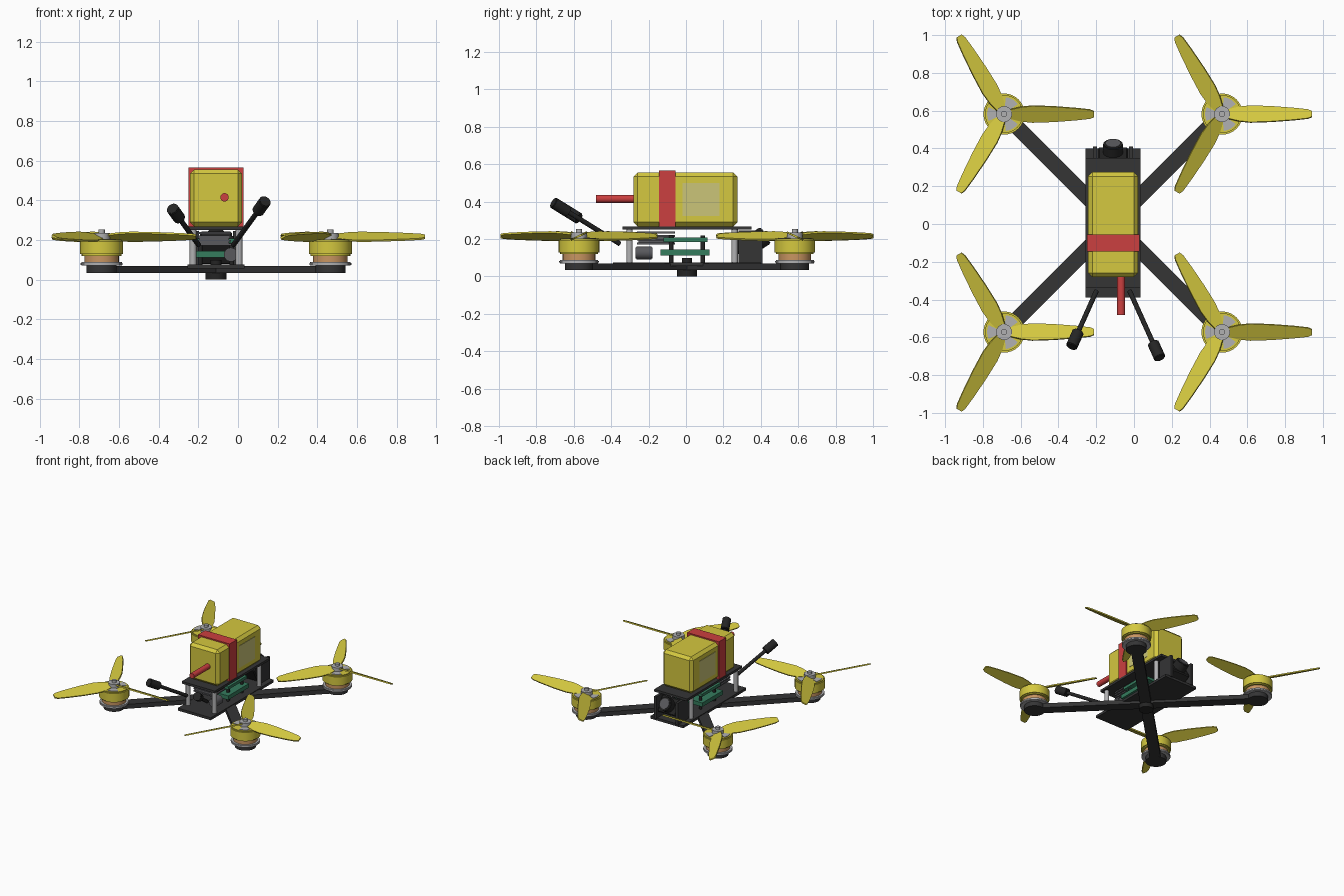
import bpy, bmesh, math
from mathutils import Vector, Matrix

cube = bpy.data.objects.get("Cube")
if cube:
    bpy.data.objects.remove(cube, do_unlink=True)

CX, CY = -0.111, 0.005   # centre of the frame
REACH = 0.577            # motor offset along x and y


def material(name, r, g, b):
    m = bpy.data.materials.new(name)
    m.use_nodes = True
    m.diffuse_color = (r, g, b, 1)
    m.node_tree.nodes["Principled BSDF"].inputs["Base Color"].default_value = (r, g, b, 1)
    return m


YELLOW = material("yellow", 0.66, 0.58, 0.05)
LABEL = material("pale yellow", 0.60, 0.56, 0.19)
RED = material("red", 0.60, 0.05, 0.05)
CARBON = material("carbon grey", 0.035, 0.035, 0.036)
BLACK = material("black", 0.018, 0.018, 0.018)
SILVER = material("silver", 0.44, 0.44, 0.45)
COPPER = material("copper", 0.58, 0.30, 0.12)
GREEN = material("board green", 0.035, 0.20, 0.11)
STEEL = material("dark grey", 0.10, 0.10, 0.11)


def finish(bm, name, mat, smooth=False):
    bmesh.ops.recalc_face_normals(bm, faces=bm.faces)
    mesh = bpy.data.meshes.new(name)
    bm.to_mesh(mesh)
    bm.free()
    mesh.materials.append(mat)
    ob = bpy.data.objects.new(name, mesh)
    bpy.context.collection.objects.link(ob)
    if smooth:
        bpy.ops.object.select_all(action="DESELECT")
        ob.select_set(True)
        bpy.context.view_layer.objects.active = ob
        bpy.ops.object.shade_smooth_by_angle(angle=math.radians(35))
    return ob


def box(name, mat, centre, size, bevel=0.0, rot=None):
    """Box placed relative to the frame centre."""
    bm = bmesh.new()
    bmesh.ops.create_cube(bm, size=1)
    bmesh.ops.scale(bm, vec=size, verts=bm.verts)
    if bevel:
        bmesh.ops.bevel(bm, geom=bm.edges[:], offset=bevel, segments=1, affect="EDGES")
    ob = finish(bm, name, mat)
    ob.matrix_world = (Matrix.Translation((centre[0] + CX, centre[1] + CY, centre[2]))
                       @ (rot or Matrix()))
    return ob


def rod(name, mat, a, b, radius, bevel=0.0, sides=32):
    """Cylinder between two points relative to the frame centre."""
    a, b = Vector(a), Vector(b)
    bm = bmesh.new()
    bmesh.ops.create_cone(bm, cap_ends=True, segments=sides, radius1=radius,
                          radius2=radius, depth=(b - a).length)
    if bevel:
        rims = [e for e in bm.edges if any(len(f.verts) > 4 for f in e.link_faces)]
        bmesh.ops.bevel(bm, geom=rims, offset=bevel, segments=2, affect="EDGES")
    ob = finish(bm, name, mat, True)
    ob.matrix_world = (Matrix.Translation((a + b) / 2 + Vector((CX, CY, 0)))
                       @ (b - a).to_track_quat("Z", "Y").to_matrix().to_4x4())
    return ob


def propeller(name, x, y, z, spin):
    """Three pitched, tapering blades; spin sets the pitch direction."""
    bm = bmesh.new()
    stations = [(0.03, 0.026), (0.09, 0.042), (0.15, 0.049), (0.26, 0.045),
                (0.38, 0.035), (0.455, 0.026), (0.477, 0.016)]
    pitch = math.radians(26) * spin
    for k in range(3):
        turn = Matrix.Rotation(k * math.tau / 3, 3, "Z")
        rings = []
        for r, half in stations:
            ring = []
            for side, t in ((-1, -1), (1, -1), (1, 1), (-1, 1)):
                w, h = side * half, t * 0.005
                p = Vector((r, w * math.cos(pitch) - h * math.sin(pitch),
                            w * math.sin(pitch) + h * math.cos(pitch)))
                ring.append(bm.verts.new(turn @ p))
            rings.append(ring)
        for p, q in zip(rings, rings[1:]):
            for i in range(4):
                j = (i + 1) % 4
                bm.faces.new((p[i], p[j], q[j], q[i]))
        bm.faces.new(rings[0])
        bm.faces.new(rings[-1])
    ob = finish(bm, name, YELLOW)
    ob.location = (x + CX, y + CY, z)


def spokes(name, x, y, z):
    """Three wedge spokes on top of a motor bell."""
    bm = bmesh.new()
    for k in range(3):
        mid = math.pi + k * math.tau / 3
        arc = [mid + math.radians(d) for d in (-24, -12, 0, 12, 24)]
        pts = [(0, 0)] + [(0.09 * math.cos(a), 0.09 * math.sin(a)) for a in arc]
        face = bm.faces.new([bm.verts.new((px, py, 0)) for px, py in pts])
        top = bmesh.ops.extrude_face_region(bm, geom=[face])["geom"]
        bmesh.ops.translate(bm, vec=(0, 0, 0.008),
                            verts=[v for v in top if isinstance(v, bmesh.types.BMVert)])
    ob = finish(bm, name, SILVER)
    ob.location = (x + CX, y + CY, z)


# Arms, motors and propellers
for sx, sname in ((-1, "right"), (1, "left")):
    for sy, yname in ((-1, "front"), (1, "back")):
        tag = f"{yname}_{sname}"
        x, y = sx * REACH, sy * REACH
        box("arm_" + tag, CARBON, (x / 2, y / 2, 0.052), (REACH * math.sqrt(2), 0.082, 0.035),
            rot=Matrix.Rotation(math.atan2(sy, sx), 4, "Z"))
        for part, mat, z0, z1, r, bev in (
                ("arm_end", CARBON, 0.034, 0.07, 0.076, 0),
                ("motor_base", SILVER, 0.07, 0.088, 0.106, 0.004),
                ("motor_coil", COPPER, 0.085, 0.125, 0.087, 0),
                ("motor_bell", YELLOW, 0.12, 0.202, 0.109, 0.008),
                ("propeller_hub", SILVER, 0.2, 0.235, 0.042, 0),
                ("motor_shaft", SILVER, 0.23, 0.253, 0.016, 0)):
            rod(f"{part}_{tag}", mat, (x, y, z0), (x, y, z1), r, bev)
        spokes("bell_spokes_" + tag, x, y, 0.198)
        propeller("propeller_" + tag, x, y, 0.216, -1 if sx == sy else -sx * sy)
        if sx == sy:
            bpy.data.objects["propeller_" + tag].name = "propeller_reversed_" + tag

# Frame plates, centre bolt and standoffs
box("bottom_plate", CARBON, (0, 0.0, 0.065), (0.29, 0.79, 0.02), rot=None)
box("top_plate", CARBON, (0, 0, 0.259), (0.29, 0.69, 0.018))
rod("centre_bolt_head", BLACK, (0, 0, 0), (0, 0, 0.055), 0.053)
rod("centre_bolt", BLACK, (0, 0, 0.05), (0, 0, 0.1), 0.027)
for sx in (-1, 1):
    for y in (-0.307, 0.255):
        rod("standoff", SILVER, (sx * 0.116, y, 0.07), (sx * 0.116, y, 0.252), 0.017)

# Electronics stack
box("lower_board", GREEN, (0, -0.01, 0.128), (0.24, 0.26, 0.032))
box("upper_board", GREEN, (0, -0.008, 0.196), (0.22, 0.235, 0.022))
for sx in (-1, 1):
    for sy in (-1, 1):
        rod("board_post", BLACK, (sx * 0.08, sy * 0.085, 0.07), (sx * 0.08, sy * 0.085, 0.22), 0.012)
box("transmitter", STEEL, (-0.01, -0.165, 0.198), (0.15, 0.19, 0.05))
for i in range(4):
    box("transmitter_fin", STEEL, (-0.01, -0.165, 0.176 + i * 0.02), (0.172, 0.205, 0.01))
rod("capacitor", STEEL, (0.075, -0.275, 0.126), (0.075, -0.185, 0.126), 0.035, 0.005)

# Camera between two mounting cheeks
for sx in (-1, 1):
    box("camera_cheek", CARBON, (sx * 0.095, 0.34, 0.158), (0.02, 0.13, 0.176))
tilt = Matrix.Rotation(math.radians(30), 4, "X")
box("camera_body", BLACK, (0, 0.32, 0.16), (0.16, 0.12, 0.13), 0.008, tilt)
rod("camera_barrel", BLACK, (0, 0.35, 0.175), (0, 0.42, 0.22), 0.052, 0.004)
rod("camera_glass", STEEL, (0, 0.41, 0.2136), (0, 0.423, 0.222), 0.038)

# Battery, labels, strap and lead
box("battery", YELLOW, (0, -0.008, 0.412), (0.264, 0.555, 0.288), 0.022)
for sx in (-1, 1):
    box("battery_label", LABEL, (sx * 0.132, 0.075, 0.412), (0.006, 0.2, 0.175))
    box("strap_side", RED, (sx * 0.1345, -0.105, 0.416), (0.009, 0.09, 0.3))
box("strap_top", RED, (0, -0.105, 0.56), (0.278, 0.09, 0.012))
box("strap_core", RED, (0, -0.105, 0.412), (0.262, 0.09, 0.286))
rod("battery_lead", RED, (0.043, -0.25, 0.415), (0.043, -0.487, 0.415), 0.021)

# Antennas with thick tips
for name, a, b in (("left", (0.088, -0.36, 0.175), (0.248, -0.715, 0.395)),
                   ("right", (-0.088, -0.36, 0.175), (-0.22, -0.655, 0.358))):
    a, b = Vector(a), Vector(b)
    rod("antenna_" + name, BLACK, a, b, 0.013)
    rod("antenna_tip_" + name, BLACK, b - (b - a).normalized() * 0.1, b, 0.031, 0.004)
